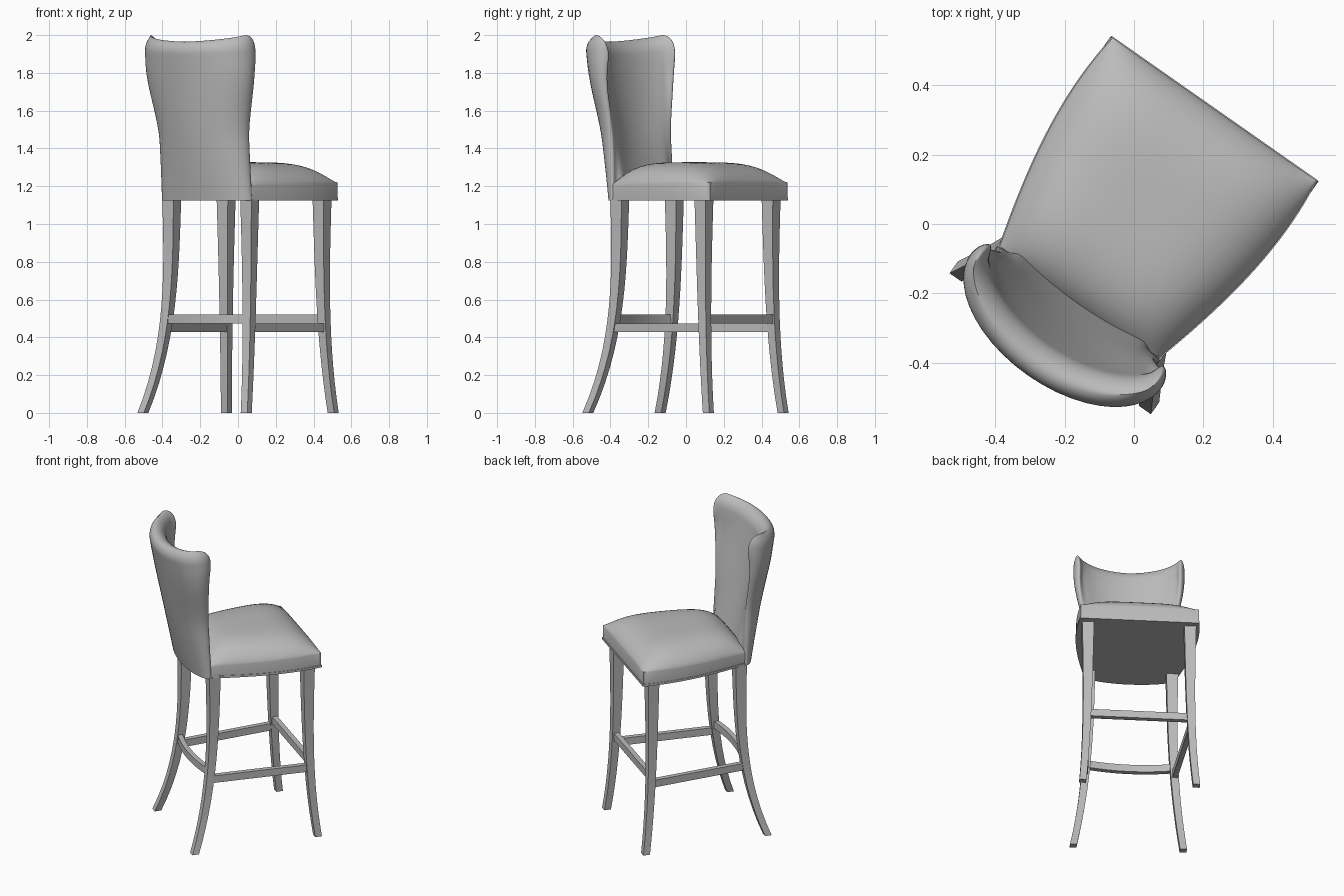
import bpy, bmesh, math

if "Cube" in bpy.data.objects:
    bpy.data.objects.remove(bpy.data.objects["Cube"])

TURN = math.radians(-35)      # the whole chair is turned in plan
LEG_TOP = 1.13
parts = []

grey = bpy.data.materials.new("plain_grey")
grey.use_nodes = True
grey.diffuse_color = (0.5, 0.5, 0.5, 1)
grey.node_tree.nodes["Principled BSDF"].inputs["Base Color"].default_value = (0.5, 0.5, 0.5, 1)


def finish(name, bm):
    bmesh.ops.remove_doubles(bm, verts=bm.verts, dist=0.0002)
    bmesh.ops.recalc_face_normals(bm, faces=bm.faces)
    mesh = bpy.data.meshes.new(name)
    bm.to_mesh(mesh)
    bm.free()
    mesh.materials.append(grey)
    obj = bpy.data.objects.new(name, mesh)
    bpy.context.collection.objects.link(obj)
    obj.rotation_euler.z = TURN
    parts.append(obj)


def loft(name, rings, cap_end=True):
    """Skin a list of equal closed rings and cap the ends."""
    bm = bmesh.new()
    rows = [[bm.verts.new(p) for p in ring] for ring in rings]
    n = len(rows[0])
    for low, high in zip(rows, rows[1:]):
        for i in range(n):
            j = (i + 1) % n
            bm.faces.new((low[i], low[j], high[j], high[i]))
    bm.faces.new(rows[0])
    if cap_end:
        bm.faces.new(rows[-1])
    finish(name, bm)


# Legs: square, tapering and flaring out towards the floor
def leg_centre(front, side, z):
    flare = (1 - z / LEG_TOP) ** 3
    if front:
        return side * (0.31 + 0.035 * flare), 0.333 + 0.053 * flare
    return side * (0.252 + 0.082 * flare), -0.252 - 0.149 * flare


for front in (True, False):
    for side in (-1, 1):
        rings = []
        for i in range(15):
            z = LEG_TOP * i / 14
            u, v = leg_centre(front, side, z)
            h = 0.021 + 0.015 * (z / LEG_TOP) ** 1.7
            rings.append([(u + a * h, v + b * h, z)
                          for a, b in ((-1, -1), (1, -1), (1, 1), (-1, 1))])
        loft(("front" if front else "back") + ("_leg_left" if side < 0 else "_leg_right"), rings)


# Rails between the legs; the back one bows outwards
def rail(name, start, end, z, off, bow=0, steps=1):
    rings = []
    for i in range(steps + 1):
        t = i / steps
        u = start[0] + (end[0] - start[0]) * t
        v = start[1] + (end[1] - start[1]) * t - bow * 4 * t * (1 - t)
        rings.append([(u + a * off[0], v + a * off[1], z + b * 0.0235)
                      for a, b in ((-1, -1), (1, -1), (1, 1), (-1, 1))])
    loft(name, rings)


LOW, HIGH, HALF = 0.451, 0.498, 0.016
for side, word in ((-1, "left"), (1, "right")):
    rail("side_rail_" + word, leg_centre(True, side, LOW), leg_centre(False, side, LOW), LOW, (HALF, 0))
rail("front_rail", leg_centre(True, -1, HIGH), leg_centre(True, 1, HIGH), HIGH, (0, HALF))
rail("back_rail", leg_centre(False, -1, HIGH), leg_centre(False, 1, HIGH), HIGH, (0, HALF), 0.032, 12)


# Seat: bowed sides, domed cushion on a thin base
REAR, FRONT = -0.30, 0.405


def half_width(v):
    return 0.345 + 0.175 * v - 0.27 * v * v - 0.2 * v ** 3


def seat_point(a, b):
    v = REAR + (FRONT - REAR) * (b + 1) / 2
    dome = max(0, (1 - a ** 4) * (1 - b ** 4)) ** 0.72
    rim = 1.205 + 0.015 * (b + 1) / 2
    return a * half_width(v), v, rim + (1.327 - rim) * dome


N = 28
steps = [math.sin(math.pi / 2 * (2 * i / N - 1)) for i in range(N + 1)]
bm = bmesh.new()
grid = [[bm.verts.new(seat_point(a, b)) for a in steps] for b in steps]
for r in range(N):
    for c in range(N):
        bm.faces.new((grid[r][c], grid[r][c + 1], grid[r + 1][c + 1], grid[r + 1][c]))
rim = [e for e in bm.edges if e.is_boundary]
skirt = bmesh.ops.extrude_edge_only(bm, edges=rim)["geom"]
for vert in skirt:
    if isinstance(vert, bmesh.types.BMVert):
        vert.co.z = 1.138
bmesh.ops.holes_fill(bm, edges=[e for e in bm.edges if e.is_boundary])
finish("seat_cushion", bm)

EDGE = 0.003
levels = [REAR + (FRONT + EDGE - REAR) * i / 20 for i in range(21)]
outline = [(half_width(v) + EDGE, v) for v in levels]
outline += [(-u, v) for u, v in reversed(outline)]
loft("seat_base", [[(u, v, z) for u, v in outline] for z in (1.125, 1.14)])


# Backrest: curved shell leaning back, with wings that widen near the top
def shell_point(s, t, face):
    k = min(1, max(0, (t - 0.35) / 0.5))
    k = k * k * (3 - 2 * k)
    w = 0.303 + 0.044 * k
    v_side = -0.275 - 0.055 * k
    depth = 0.095 + 0.18 * t - 0.06 * k + 0.03 * t * (1 - t)
    q = max(0, (t - 0.84) / 0.16)
    sweep = 95 - 45 * t * (1 - t) + 18 * k - 37 * (1 - math.sqrt(max(0, 1 - q * q)))
    th = math.radians(sweep) * s
    u, v = w * math.sin(th), v_side - depth * math.cos(th)
    nu, nv = math.sin(th) / w, -math.cos(th) / depth
    size = math.hypot(nu, nv)
    thick = (0.12 - 0.015 * t) * (1 - 0.38 * s * s)
    r = max(0, (t - 0.92) / 0.08)
    half = thick / 2 * math.sqrt(max(0, 1 - s ** 4)) * math.sqrt(max(0, 1 - r * r))
    off = face * half - thick / 2
    z = 1.125 + t * (0.84 + 0.035 * abs(s) ** 1.5)
    return u + off * nu / size, v + off * nv / size, z


M = 40
spread = [math.sin(math.pi / 2 * (2 * i / M - 1)) for i in range(M + 1)]
heights = [0.84 * i / 16 for i in range(16)]
heights += [0.84 + 0.16 * math.sin(math.pi / 2 * i / 16) for i in range(17)]
loft("backrest",
     [[shell_point(s, t, 1) for s in spread] +
      [shell_point(s, t, -1) for s in reversed(spread[1:-1])] for t in heights],
     cap_end=False)

# Smooth the upholstery and legs while keeping crisp edges
bpy.ops.object.select_all(action="DESELECT")
for obj in parts:
    obj.select_set(True)
bpy.context.view_layer.objects.active = parts[0]
bpy.ops.object.shade_smooth_by_angle(angle=math.radians(40))
